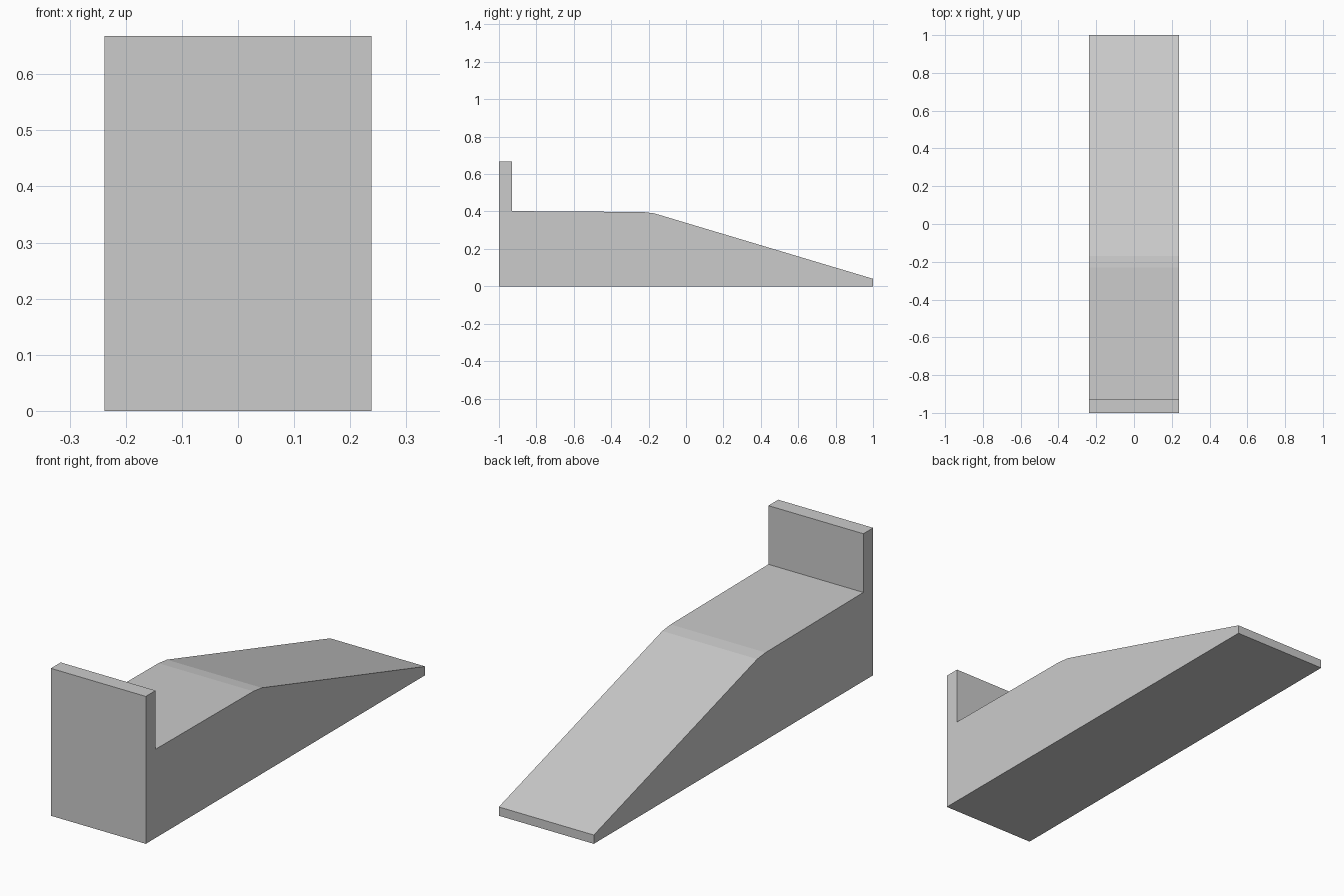
import bpy
import bmesh

# Remove the default cube
cube = bpy.data.objects.get("Cube")
if cube:
    bpy.data.objects.remove(cube, do_unlink=True)

# Plain grey material
GREY = (0.6, 0.6, 0.6, 1.0)
mat = bpy.data.materials.new("plain grey")
mat.use_nodes = True
mat.diffuse_color = GREY
mat.node_tree.nodes["Principled BSDF"].inputs["Base Color"].default_value = GREY


def extrude_profile(name, profile, half_width):
    """Extrude a (y, z) side profile across x into a closed solid."""
    bm = bmesh.new()
    face = bm.faces.new([bm.verts.new((-half_width, y, z)) for y, z in profile])
    side = bmesh.ops.extrude_face_region(bm, geom=[face])["geom"]
    verts = [v for v in side if isinstance(v, bmesh.types.BMVert)]
    bmesh.ops.translate(bm, verts=verts, vec=(2 * half_width, 0, 0))
    bmesh.ops.recalc_face_normals(bm, faces=bm.faces[:])
    mesh = bpy.data.meshes.new(name)
    bm.to_mesh(mesh)
    bm.free()
    mesh.materials.append(mat)
    obj = bpy.data.objects.new(name, mesh)
    bpy.context.collection.objects.link(obj)
    return obj


# Ramp body: upright end stop, nearly level deck, long slope, thin toe
ramp_profile = [
    (-1.0, 0.0), (1.0, 0.0), (1.0, 0.04),
    (-0.17, 0.39), (-0.23, 0.397), (-0.93, 0.402),
    (-0.93, 0.668), (-1.0, 0.668),
]
extrude_profile("ramp_with_end_stop", ramp_profile, 0.238)
